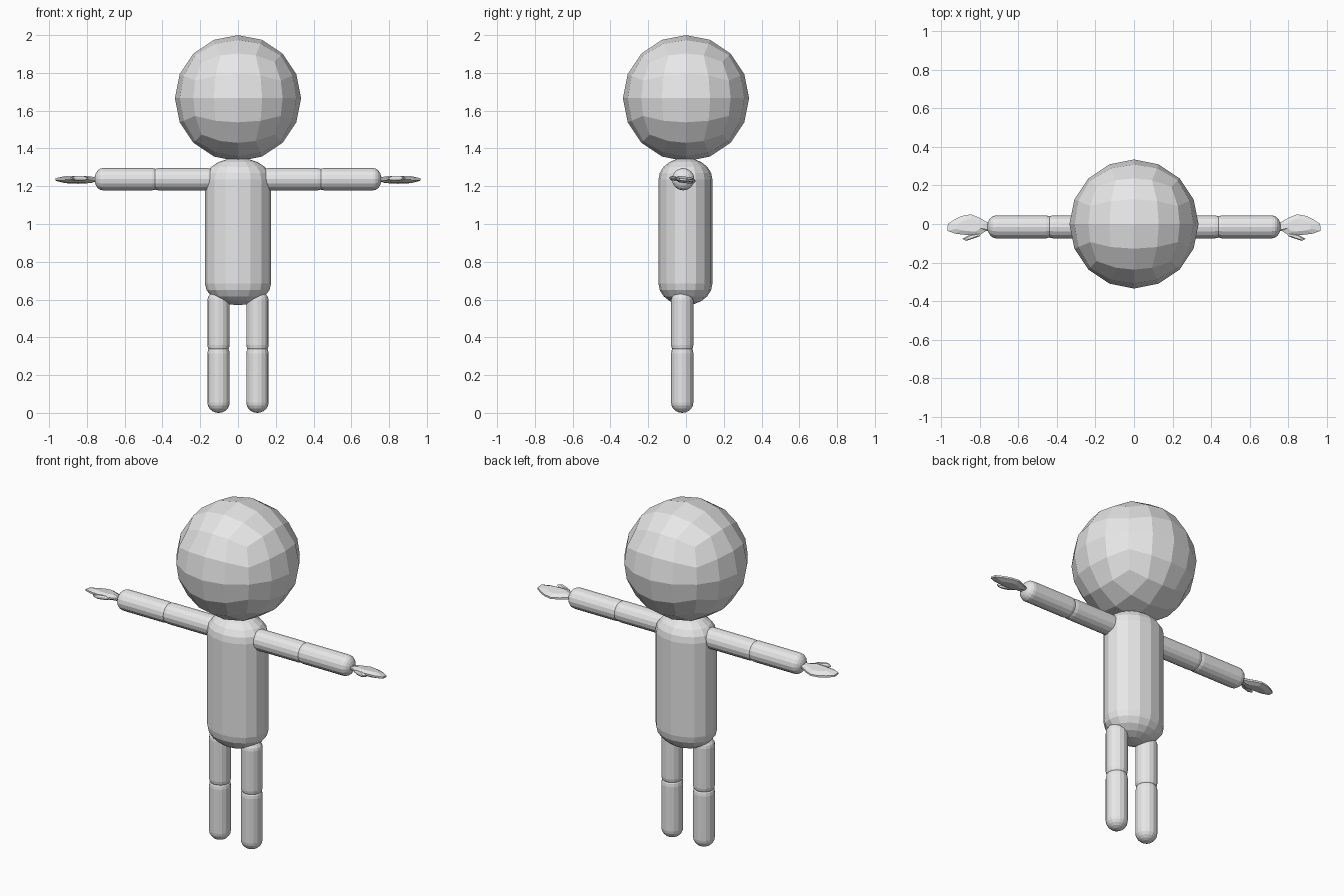
import bpy, bmesh, math
from mathutils import Vector, Matrix

if "Cube" in bpy.data.objects:
    bpy.data.objects.remove(bpy.data.objects["Cube"])

grey = bpy.data.materials.new("plain grey")
grey.diffuse_color = (0.8, 0.8, 0.8, 1)
grey.use_nodes = True
grey.node_tree.nodes["Principled BSDF"].inputs["Base Color"].default_value = grey.diffuse_color


def add_object(name, bm):
    bmesh.ops.recalc_face_normals(bm, faces=bm.faces)
    mesh = bpy.data.meshes.new(name)
    bm.to_mesh(mesh)
    bm.free()
    mesh.materials.append(grey)
    obj = bpy.data.objects.new(name, mesh)
    bpy.context.collection.objects.link(obj)
    return obj


def capsule(name, start, end, rx, ry, cap, sides=16, rings=5):
    """Rounded cylinder between two end points, with elliptical caps of the given height."""
    start, end = Vector(start), Vector(end)
    length = (end - start).length
    steps = [i * math.pi / 2 / rings for i in range(1, rings + 1)]
    profile = [(math.sin(a), cap - cap * math.cos(a)) for a in steps]
    profile += [(r, length - h) for r, h in reversed(profile)]
    bm = bmesh.new()
    loops = []
    for r, h in profile:
        loops.append([bm.verts.new((rx * r * math.cos(t), ry * r * math.sin(t), h))
                      for t in (2 * math.pi * k / sides for k in range(sides))])
    bottom, top = bm.verts.new((0, 0, 0)), bm.verts.new((0, 0, length))
    for k in range(sides):
        n = (k + 1) % sides
        for a, b in zip(loops, loops[1:]):
            bm.faces.new((a[k], a[n], b[n], b[k]))
        bm.faces.new((bottom, loops[0][n], loops[0][k]))
        bm.faces.new((top, loops[-1][k], loops[-1][n]))
    turn = (end - start).to_track_quat('Z', 'Y').to_matrix().to_4x4()
    bm.transform(Matrix.Translation(start) @ turn)
    return add_object(name, bm)


# Head: cube grid pushed out to a ball
bm = bmesh.new()
bmesh.ops.create_cube(bm, size=2)
bmesh.ops.subdivide_edges(bm, edges=bm.edges[:], cuts=3, use_grid_fill=True)
for v in bm.verts:
    v.co = Vector([math.tan(c * math.pi / 4) for c in v.co]).normalized() * 0.334
    v.co.z += 1.666
add_object("head", bm)

# Torso
capsule("torso", (0, -0.003, 0.57), (0, -0.003, 1.35), 0.175, 0.143, 0.115)

# Hand outline, from the wrist round the fingertips to the thumb
HAND = [(0.74, 0.005), (0.765, 0.012), (0.80, 0.032), (0.845, 0.05), (0.89, 0.042),
        (0.927, 0.025), (0.964, 0.0), (0.966, -0.035), (0.927, -0.05), (0.865, -0.057),
        (0.80, -0.058), (0.765, -0.035), (0.74, -0.035)]
THUMB = [(0.79, -0.045), (0.85, -0.055), (0.888, -0.077), (0.87, -0.088), (0.80, -0.064)]


def pad(name, outline, side, thick, z):
    """Lens-like plate: thin rim with a thicker inner face above and below."""
    n = len(outline)
    cx = sum(p[0] for p in outline) / n
    cy = sum(p[1] for p in outline) / n
    bm = bmesh.new()

    def ring(scale, dz):
        pts = [(cx + (x - cx) * scale, cy + (y - cy) * scale) for x, y in outline]
        return [bm.verts.new((side * x, y, z + dz - 0.12 * (y + 0.015))) for x, y in pts]

    loops = [ring(0.6, -thick), ring(1, -thick * 0.3), ring(1, thick * 0.3), ring(0.6, thick)]
    for a, b in zip(loops, loops[1:]):
        for k in range(n):
            m = (k + 1) % n
            bm.faces.new((a[k], a[m], b[m], b[k]))
    bm.faces.new(loops[0])
    bm.faces.new(loops[-1])
    add_object(name, bm)


# Limbs and hands on both sides
for s, label in ((-1, "left"), (1, "right")):
    capsule(label + "_upper_arm", (s * 0.11, -0.015, 1.237), (s * 0.47, -0.015, 1.237),
            0.059, 0.059, 0.05)
    capsule(label + "_forearm", (s * 0.41, -0.015, 1.237), (s * 0.76, -0.015, 1.237),
            0.059, 0.059, 0.045)
    capsule(label + "_thigh", (s * 0.103, -0.02, 0.31), (s * 0.103, -0.02, 0.645),
            0.059, 0.059, 0.05)
    capsule(label + "_shin", (s * 0.103, -0.02, 0.0), (s * 0.103, -0.02, 0.37),
            0.059, 0.059, 0.055)
    pad(label + "_hand", HAND, s, 0.017, 1.235)
    pad(label + "_thumb", THUMB, s, 0.012, 1.235)
